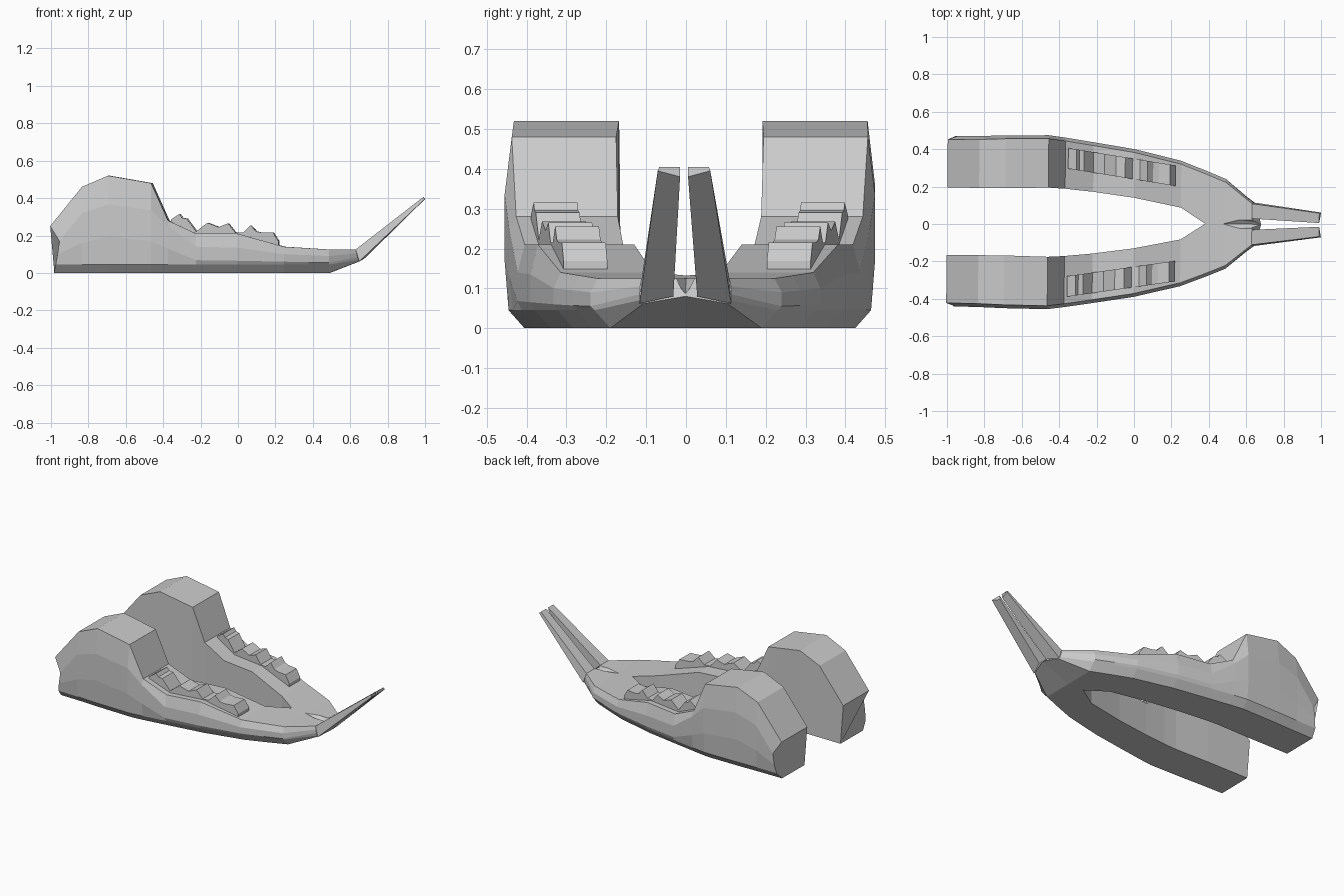
import bpy, bmesh

if "Cube" in bpy.data.objects:
    bpy.data.objects.remove(bpy.data.objects["Cube"])

TILT, SHIFT = -0.01, 0.005   # the whole jaw sits very slightly off square


def finish(name, bm, mirror=True):
    bmesh.ops.recalc_face_normals(bm, faces=bm.faces)
    me = bpy.data.meshes.new(name)
    bm.to_mesh(me)
    bm.free()
    ob = bpy.data.objects.new(name, me)
    bpy.context.collection.objects.link(ob)
    ob.rotation_euler.z = TILT
    ob.location.y = SHIFT
    if mirror:
        m = ob.modifiers.new("mirror", 'MIRROR')
        m.use_axis = (False, True, False)
        m.use_clip = True
        m.merge_threshold = 0.0005
    return ob


def loft(bm, rings):
    """Skin closed rings of equal point count and cap both ends."""
    vs = [[bm.verts.new(p) for p in r] for r in rings]
    n = len(vs[0])
    for a, b in zip(vs, vs[1:]):
        for i in range(n):
            j = (i + 1) % n
            bm.faces.new((a[i], a[j], b[j], b[i]))
    bm.faces.new(vs[0])
    bm.faces.new(vs[-1])


def section(x, yi, yo, zl, zh, zt, dx=(0,) * 7):
    pts = [(yi, 0), (yo - .05, 0), (yo - .01, .045), (yo, zl),
           (yo, zh), (yo - .018, zt), (yi, zt)]
    return [(x + d, y, z) for d, (y, z) in zip(dx, pts)]


# Jaw bone: x, inner y, outer y, low crease, high crease, top
stations = [
    (-.98, .18, .455, .10, .17, .25, (0, 0, .01, .02, .03, -.02, -.02)),
    (-.83, .18, .457, .16, .32, .46),
    (-.69, .18, .462, .195, .365, .52),
    (-.46, .185, .465, .17, .335, .48),
    (-.37, .18, .453, .13, .25, .28),
    (-.22, .165, .43, .068, .14, .21),
    (0, .135, .395, .065, .135, .21),
    (.25, .085, .335, .06, .10, .14),
    (.38, 0, .285, .057, .095, .132),
    (.49, 0, .24, .055, .09, .125),
]
rings = [section(*s) for s in stations]
# Chin end, rising off the ground
rings.append([(.68, 0, .08), (.65, .105, .062), (.645, .115, .07), (.64, .115, .085),
              (.635, .114, .105), (.63, .11, .125), (.63, 0, .125)])
bm = bmesh.new()
loft(bm, rings)
# Open the seam on the centre plane
seam = [f for f in bm.faces if all(abs(v.co.y) < 1e-5 for v in f.verts)]
bmesh.ops.delete(bm, geom=seam, context='FACES')
jaw = finish("jaw_bone", bm)

# Chin groove between the tusks
bm = bmesh.new()
for p in [(.48, .035, .15), (.48, -.035, .15), (.72, .035, .15), (.72, -.035, .15),
          (.48, .0, .124), (.72, 0, .078)]:
    bm.verts.new(p)
bmesh.ops.convex_hull(bm, input=bm.verts)
cutter = finish("groove_cutter", bm, mirror=False)
cutter.hide_render = True
cutter.display_type = 'WIRE'
cut = jaw.modifiers.new("groove", 'BOOLEAN')
cut.operation = 'DIFFERENCE'
cut.solver = 'EXACT'
cut.object = cutter

# Front tusks
bm = bmesh.new()
loft(bm, [
    [(.63, .03, .125), (.63, .11, .125), (.65, .115, .062), (.68, .03, .08)],
    [(.99, .01, .405), (.99, .062, .405), (1.0, .066, .395), (.985, .01, .38)],
])
finish("front_tusk", bm)

# Cheek teeth: jagged profile swept across a slanting strip
crest = [(-.355, .285), (-.31, .315), (-.295, .295), (-.27, .29), (-.22, .222),
         (-.16, .268), (-.10, .245), (-.05, .265), (-.01, .215), (.03, .215), (.07, .255),
         (.10, .222), (.13, .215), (.19, .215), (.22, .168)]


def gum_y(x):
    return .3425 - (x + .355) * .152


bm = bmesh.new()
loft(bm, [[(x, gum_y(x) + s, z) for x, s, z in
           ((x, -.055, .12), (x, .055, .12), (x, .055, z), (x, -.055, z))]
          for x, z in crest])
finish("cheek_teeth", bm)
